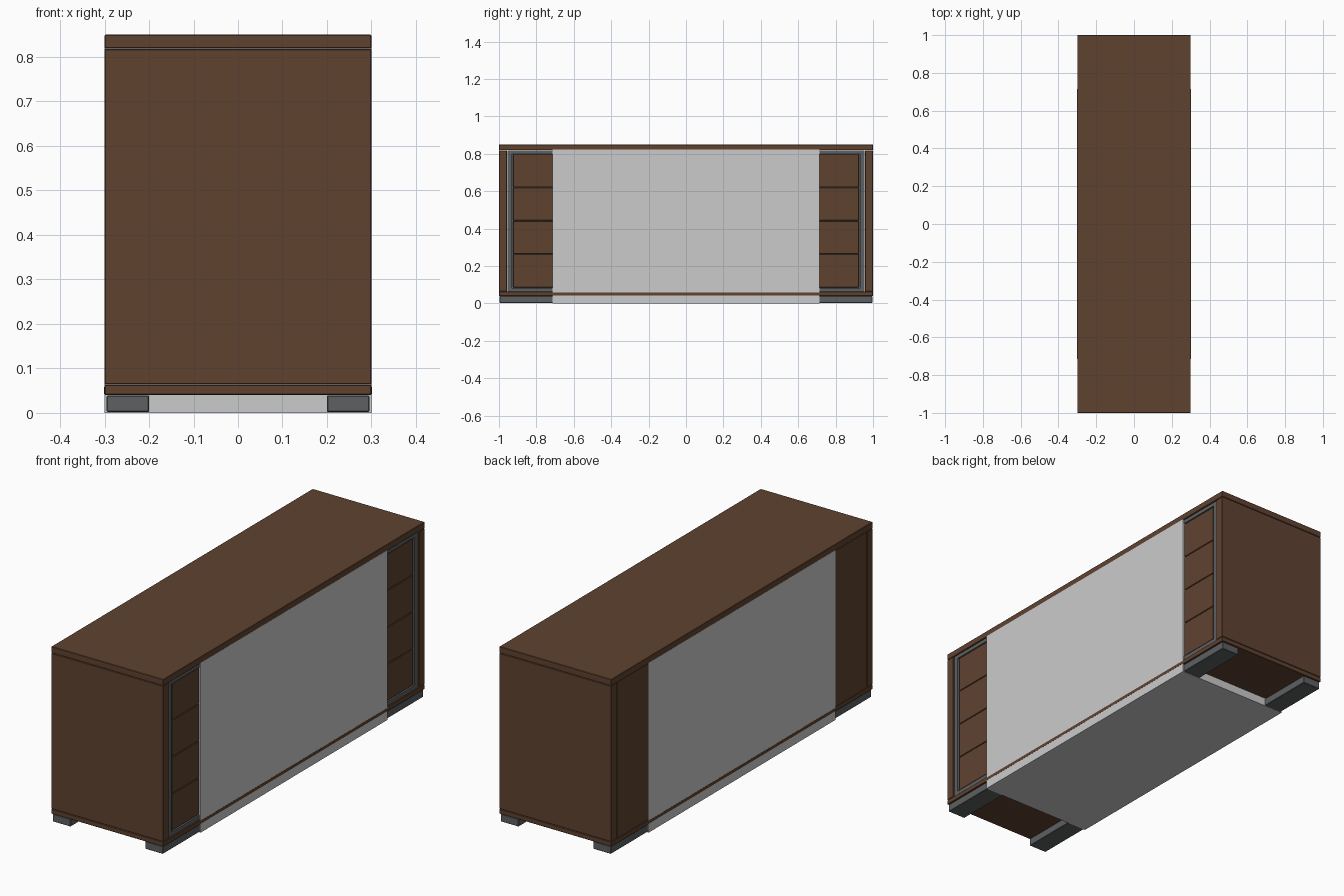
import bpy

if "Cube" in bpy.data.objects:
    bpy.data.objects.remove(bpy.data.objects["Cube"])

def material(name, col):
    m = bpy.data.materials.new(name)
    m.diffuse_color = col
    m.use_nodes = True
    m.node_tree.nodes["Principled BSDF"].inputs["Base Color"].default_value = m.diffuse_color
    return m

WOOD = material("walnut", (0.115, 0.055, 0.03, 1))
METAL = material("dark_grey", (0.11, 0.115, 0.12, 1))

def box(name, x, y, z, mat=None, bevel=0.0):
    """Box from (min, max) ranges on each axis."""
    bpy.ops.mesh.primitive_cube_add(size=1)
    o = bpy.context.object
    o.name = name
    o.location = [(a + b) / 2 for a, b in (x, y, z)]
    o.scale = [b - a for a, b in (x, y, z)]
    bpy.ops.object.transform_apply(location=False, rotation=False, scale=True)
    if mat:
        o.data.materials.append(mat)
    if bevel:
        b = o.modifiers.new("bevel", 'BEVEL')
        b.width, b.segments = bevel, 1
    return o

# Top and bottom boards
box("top_board", (-0.3, 0.3), (-1, 1), (0.819, 0.85), WOOD, 0.002)
box("bottom_board", (-0.3, 0.3), (-1, 1), (0.04, 0.063), WOOD, 0.002)

# End panels and base rails
for s, side in ((-1, "front"), (1, "rear")):
    box(side + "_end_panel", (-0.3, 0.3), sorted((s * 0.957, s)), (0.064, 0.818), WOOD, 0.002)
    box(("left" if s < 0 else "right") + "_base_rail", sorted((s * 0.2, s * 0.295)),
        (-0.996, 0.996), (0.002, 0.039), METAL, 0.002)

# Back panel
box("back_panel", (-0.299, -0.28), (-0.955, 0.955), (0.064, 0.818), WOOD)

# Grey frame around the drawers
FX = (0.27, 0.295)
for s, n in ((-1, "front"), (1, "rear")):
    box(n + "_frame_post", FX, sorted((s * 0.93, s * 0.955)), (0.064, 0.818), METAL)
box("frame_lower_rail", FX, (-0.93, 0.93), (0.064, 0.083), METAL)
box("frame_upper_rail", FX, (-0.93, 0.93), (0.800, 0.818), METAL)
box("drawer_backing", (0.26, 0.275), (-0.955, 0.955), (0.064, 0.818), METAL)

# Drawer fronts
pitch, wide = 0.1785, 0.925
for r in range(4):
    for c in range(2):
        z, y = 0.085 + r * pitch, -0.925 + c * wide
        box(f"drawer_{r}_{c}", (0.275, 0.292), (y + 0.001, y + wide - 0.001),
            (z + 0.001, z + pitch - 0.001), WOOD, 0.002)

# Plain grey central body, in two stacked sections
box("lower_centre_block", (-0.3005, 0.3005), (-0.715, 0.715), (0, 0.26))
box("upper_centre_block", (-0.3005, 0.3005), (-0.715, 0.715), (0.26, 0.822))
# Wooden edging that shows in front of the grey body
for s, n in ((-1, "back"), (1, "drawer_side")):
    box(n + "_lower_edging", sorted((s * 0.295, s * 0.301)), (-0.715, 0.715), (0.043, 0.058), WOOD)
